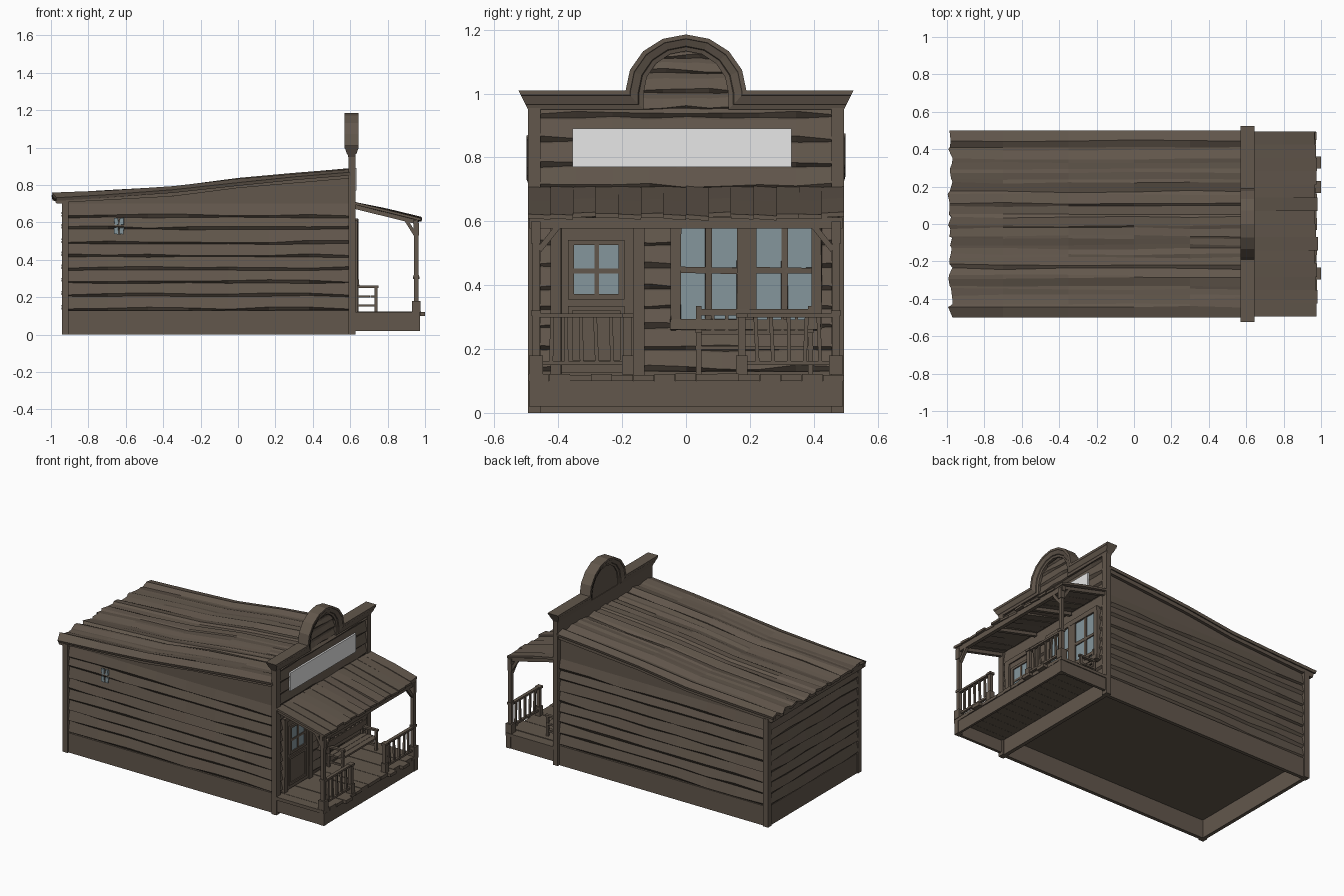
import bpy, bmesh, math, random
from mathutils import Vector

if "Cube" in bpy.data.objects:
    bpy.data.objects.remove(bpy.data.objects["Cube"])

random.seed(4)
R = random.uniform


def material(name, c):
    m = bpy.data.materials.new(name)
    m.diffuse_color = (*c, 1)
    m.use_nodes = True
    m.node_tree.nodes["Principled BSDF"].inputs["Base Color"].default_value = m.diffuse_color
    return m


WOOD = material("weathered wood", (0.122, 0.095, 0.072))
GLASS = material("window glass", (0.235, 0.305, 0.333))
WHITE = material("sign white", (0.8, 0.8, 0.8))


def finish(name, bm, mat, recalc=True):
    if recalc:
        bmesh.ops.recalc_face_normals(bm, faces=bm.faces)
    me = bpy.data.meshes.new(name)
    bm.to_mesh(me)
    bm.free()
    me.materials.append(mat)
    ob = bpy.data.objects.new(name, me)
    bpy.context.collection.objects.link(ob)
    return ob


def hexa(bm, c):
    # eight corners: bottom ring then top ring
    v = [bm.verts.new(p) for p in c]
    for f in ((0, 1, 2, 3), (4, 5, 6, 7), (0, 1, 5, 4), (1, 2, 6, 5), (2, 3, 7, 6), (3, 0, 4, 7)):
        bm.faces.new([v[i] for i in f])


def boxes(name, lst, mat=WOOD, j=0.0):
    bm = bmesh.new()
    for x0, x1, y0, y1, z0, z1 in lst:
        hexa(bm, [(x + R(-j, j), y + R(-j, j), z + R(-j, j)) for z in (z0, z1)
                  for x, y in ((x0, y0), (x1, y0), (x1, y1), (x0, y1))])
    return finish(name, bm, mat)


def beams(name, lst, w, mat=WOOD):
    # square bars between two points
    bm = bmesh.new()
    for p, q in lst:
        p, q = Vector(p), Vector(q)
        d = (q - p).normalized()
        a = d.cross(Vector((0, 1, 0)) if abs(d.y) < 0.9 else Vector((1, 0, 0))).normalized() * w / 2
        b = d.cross(a).normalized() * w / 2
        hexa(bm, [e + s * a + t * b for e in (p, q) for s, t in ((-1, -1), (1, -1), (1, 1), (-1, 1))])
    return finish(name, bm, mat)


def sheet(name, rows, out, mat=WOOD):
    bm = bmesh.new()
    g = [[bm.verts.new(p) for p in r] for r in rows]
    for a, b in zip(g, g[1:]):
        for i in range(len(a) - 1):
            bm.faces.new((a[i], a[i + 1], b[i + 1], b[i]))
    bm.normal_update()
    if sum((f.normal.dot(Vector(out)) for f in bm.faces)) < 0:
        bmesh.ops.reverse_faces(bm, faces=bm.faces)
    return finish(name, bm, mat, False)


def siding(name, zs, place, out, n=7):
    # lapped boards: a sloping undercut, then the board face leaning back
    rows = []
    for z in zs[:-1]:
        rows.append([place(i / n, z + R(-.004, .004), 0.0) for i in range(n + 1)])
        rows.append([place(i / n, z + R(.006, .02), 0.014) for i in range(n + 1)])
    rows.append([place(i / n, zs[-1], 0.0) for i in range(n + 1)])
    return sheet(name, rows, out)


def roof_z(x):
    pts = [(-1, .752), (-.35, .788), (0, .833), (.62, .886)]
    for (a, za), (b, zb) in zip(pts, pts[1:]):
        if x <= b:
            return za + (zb - za) * (x - a) / (b - a)
    return .886


# Building core with sloping top
XS = (.6, 0, -.35, -.93)
bm = bmesh.new()
prof = [(-.93, .12), (.6, .12)] + [(x, roof_z(x) - .03) for x in XS]
f = bm.faces.new([bm.verts.new((x, -.465, z)) for x, z in prof])
ext = bmesh.ops.extrude_face_region(bm, geom=[f])
bmesh.ops.translate(bm, vec=(0, .93, 0), verts=[v for v in ext["geom"] if isinstance(v, bmesh.types.BMVert)])
finish("building_core", bm, WOOD)

# Skirt boards and corner posts
boxes("skirt", [(-.935, .6, -.478, -.455, 0, .13), (-.935, .6, .455, .478, 0, .13),
                (-.935, -.912, -.47, .47, 0, .13), (.595, .62, -.47, .47, 0, .13)])
boxes("rear_corner_posts", [(-.942, -.905, s * .47 - .018, s * .47 + .018, 0, .715) for s in (-1, 1)])
boxes("facade_corner_posts", [(.592, .628, s * .475 - .02, s * .475 + .02, 0, .955) for s in (-1, 1)])

# Lapped wall boards
ZS = (.13, .205, .275, .345, .415, .485, .562, .625, .70)
for s, nm in ((-1, "front_side_siding"), (1, "rear_side_siding")):
    siding(nm, ZS, lambda u, z, d: (-.91 + 1.505 * u, s * (.466 + d), z), (0, s, 0))
siding("back_siding", ZS, lambda u, z, d: (-.931 - d, -.455 + .91 * u, z), (-1, 0, 0), 5)
boxes("back_top_trim", [(-.94, -.92, -.47, .47, .69, .73)])
beams("eave_trim", [((a, s * .472, roof_z(a) - .036), (b, s * .472, roof_z(b) - .036))
                    for s in (-1, 1) for a, b in ((-.975, -.35), (-.35, 0), (0, .6))], .026)
beams("back_eave_trim", [((-.955, -.485, .715), (-.955, .485, .715))], .03)

# Side window peeking between boards
boxes("side_window_panes", [(x, x + .022, -.485, -.478, z, z + .036)
                            for x in (-.662, -.634) for z in (.538, .588)], GLASS, .003)

# Warped roof boards
ys, y = [], -.5
while y < .43:
    w = R(.045, .075)
    ys += [(y, R(0, .022)), (y + w * R(.6, .8), R(0, .022))]
    y += w
ys.append((.5, .012))
rows = []
for y, dz in ys:
    rows.append([(x + (R(0, .03) if x == -1 else 0), y + (R(-.006, .006) if abs(y) < .49 else 0),
                  roof_z(x) + .004 - dz + R(-.004, .004)) for x in (-1, -.7, -.35, 0, .3, .6)])
roof = sheet("roof_boards", rows, (0, 0, 1))
sol = roof.modifiers.new("thickness", "SOLIDIFY")
sol.thickness = .018
sol.offset = -1

# False front wall and its boards
boxes("false_front", [(.592, .612, -.47, .47, .12, .96)])
siding("false_front_siding", (.13, .195, .265, .325, .385, .455, .525, .6, .7, .77, .85, .925, .955),
       lambda u, z, d: (.611 + d, -.46 + .92 * u, z), (1, 0, 0), 8)
AR = [math.pi - math.pi * i / 8 for i in range(9)]
bm = bmesh.new()
f = bm.faces.new([bm.verts.new((.596, p[0], p[1])) for p in
                  [(-.15, .94)] + [(.15 * math.cos(a), 1 + .15 * math.sin(a)) for a in AR] + [(.15, .94)]])
ext = bmesh.ops.extrude_face_region(bm, geom=[f])
bmesh.ops.translate(bm, vec=(.012, 0, 0), verts=[v for v in ext["geom"] if isinstance(v, bmesh.types.BMVert)])
finish("arch_panel", bm, WOOD)
siding("arch_siding", (.945, 1.0, 1.06, 1.105, 1.135),
       lambda u, z, d: (.604 + d, (2 * u - 1) * math.sqrt(max(.0004, .145 ** 2 - max(0, z - 1) ** 2)), z),
       (1, 0, 0), 4)

# Flared cornice running up and over the arch
inner = [(-.495, .95), (-.133, .95)] + [(.133 * math.cos(a), 1 + .133 * math.sin(a)) for a in AR] \
    + [(.133, .95), (.495, .95)]
outer = [(-.525, 1.01), (-.19, 1.01)] + [(.19 * math.cos(a), 1.005 + .18 * math.sin(a)) for a in AR] \
    + [(.19, 1.01), (.525, 1.01)]
half = [(0, .018), (.25, .022), (.3, .026), (.7, .034), (.75, .0375), (1, .0375)]
ring = [(t, h) for t, h in half] + [(t, -h) for t, h in reversed(half)]
bm = bmesh.new()
loops = [[bm.verts.new((.6075 + h, a[0] + (b[0] - a[0]) * t, a[1] + (b[1] - a[1]) * t)) for t, h in ring]
         for a, b in zip(inner, outer)]
for a, b in zip(loops, loops[1:]):
    for i in range(len(ring)):
        k = (i + 1) % len(ring)
        bm.faces.new((a[i], a[k], b[k], b[i]))
bm.faces.new(loops[0])
bm.faces.new(loops[-1])
finish("cornice", bm, WOOD)

# Blank sign board
boxes("sign", [(.622, .634, -.355, .33, .77, .89)], WHITE)

# Door with four panes
boxes("door", [(.61, .63, -.39, -.165, .125, .58)])
boxes("door_frame", [(.61, .638, -.425, -.39, .12, .6), (.61, .638, -.165, -.13, .12, .6),
                     (.61, .638, -.425, -.13, .58, .61)], WOOD, .002)
boxes("door_glass", [(.629, .633, -.352, -.212, .372, .525)], GLASS)
boxes("door_bars", [(.63, .637, -.287, -.273, .37, .53), (.63, .637, -.352, -.212, .437, .452),
                    (.63, .64, -.37, -.35, .355, .54), (.63, .64, -.212, -.192, .355, .54),
                    (.63, .64, -.37, -.192, .525, .542), (.63, .64, -.37, -.192, .355, .372)])
boxes("door_panel_trim", [(.63, .637, -.37, -.355, .15, .335), (.63, .637, -.207, -.192, .15, .335),
                          (.63, .637, -.37, -.192, .15, .165), (.63, .637, -.37, -.192, .32, .335)])

# Double shop window
boxes("shop_window_glass", [(.612, .63, -.03, .41, .28, .605)], GLASS)
boxes("shop_window_frame", [(.61, .642, -.05, -.015, .26, .615), (.61, .642, .395, .425, .26, .615),
                            (.61, .642, .157, .22, .26, .615), (.61, .648, -.05, .425, .26, .292),
                            (.61, .642, -.05, .425, .59, .62)], WOOD, .003)
boxes("shop_window_bars", [(.625, .637, c - .01, c + .01, .28, .6) for c in (.071, .308)]
      + [(.625, .637, a, b, .437, .456) for a, b in ((-.02, .16), (.215, .4))], WOOD, .003)

# Porch deck boards and skirt
w = .99 / 15
boxes("porch_deck", [(.615, (1.0 if i in (3, 10, 12) else .975 + R(-.004, .004)), -.495 + w * i,
                      -.495 + w * (i + 1) - .001, .1, .12 + R(-.002, .003)) for i in range(15)])
boxes("porch_skirt", [(.955, .97, -.488, .488, .02, .1), (.615, .96, -.488, -.47, .02, .1),
                      (.615, .96, .47, .488, .02, .1)])
boxes("porch_corner_blocks", [(.94, .973, s * .473 - .018, s * .473 + .018, .02, .1) for s in (-1, 1)])

# Awning boards, beam, rafters
bm = bmesh.new()
n = 14
for i in range(n):
    y0, y1 = -.495 + .99 * i / n, -.495 + .99 * (i + 1) / n
    t, xe = R(-.006, .006), .975 + R(-.012, .008)
    st = [(.622, .708), (.8, .668 + t), (xe, .624 + t)]
    for (xa, za), (xb, zb) in zip(st, st[1:]):
        hexa(bm, [(x, y, z + d + (t if y == y1 else -t) * .5) for d in (-.014, 0)
                  for x, y, z in ((xa, y0, za), (xb, y0, zb), (xb, y1, zb), (xa, y1, za))])
finish("awning_boards", bm, WOOD)
boxes("awning_beam", [(.938, .962, -.49, .49, .578, .612)])
beams("awning_rafters", [((.625, y, .683), (.95, y, .603)) for y in (-.47, -.16, .16, .47)], .022)

# Porch posts with bases, caps and braces
for s, nm in ((-1, "front"), (1, "rear")):
    y = s * .47
    boxes(nm + "_porch_post", [(.953 - r, .953 + r, y - r, y + r, a, b) for r, a, b in
                               ((.022, .12, .18), (.012, .18, .31), (.016, .305, .32),
                                (.011, .31, .53), (.015, .53, .6))])
    beams(nm + "_post_brace", [((.952, s * .46, .51), (.952, s * .4, .585)),
                               ((.95, y, .53), (.9, y, .61))], .018)

# Railings either side of the entrance
for s, nm, ye in ((-1, "front", -.183), (1, "rear", .175)):
    a, b = sorted((s * .47, ye))
    boxes(nm + "_rail_end_post", [(.935, .971, ye - .018, ye + .018, .12, .18),
                                  (.942, .964, ye - .012, ye + .012, .18, .3),
                                  (.936, .97, ye - .018, ye + .018, .298, .312)])
    boxes(nm + "_rails", [(.943, .965, a, b, .298, .311), (.945, .962, a, b, .15, .163)])
    beams(nm + "_balusters", [((.953, a + (b - a) * k / 6, .155),
                               (.953, a + (b - a) * k / 6 + R(-.008, .008), .3)) for k in range(1, 6)], .012)

# Bench against the wall
boxes("bench_posts", [(.63, .645, y - .008, y + .008, .12, .335) for y in (.04, .39)]
      + [(.73, .745, y - .008, y + .008, .12, .255) for y in (.04, .39)])
boxes("bench_arms", [(.63, .752, y - .01, y + .01, .25, .262) for y in (.04, .39)]
      + [(.635, .745, y - .006, y + .006, .15, .162) for y in (.04, .39)])
boxes("bench_seat", [(.635 + .037 * k, .67 + .037 * k, .03, .4, .198, .21) for k in range(3)])
boxes("bench_back", [(.635, .645, .04, .39, .305, .325), (.635, .645, .04, .39, .245, .26)])
beams("bench_slats", [((.64, .04 + .35 * k / 8, .25), (.64, .04 + .35 * k / 8, .315)) for k in range(1, 8)], .01)
